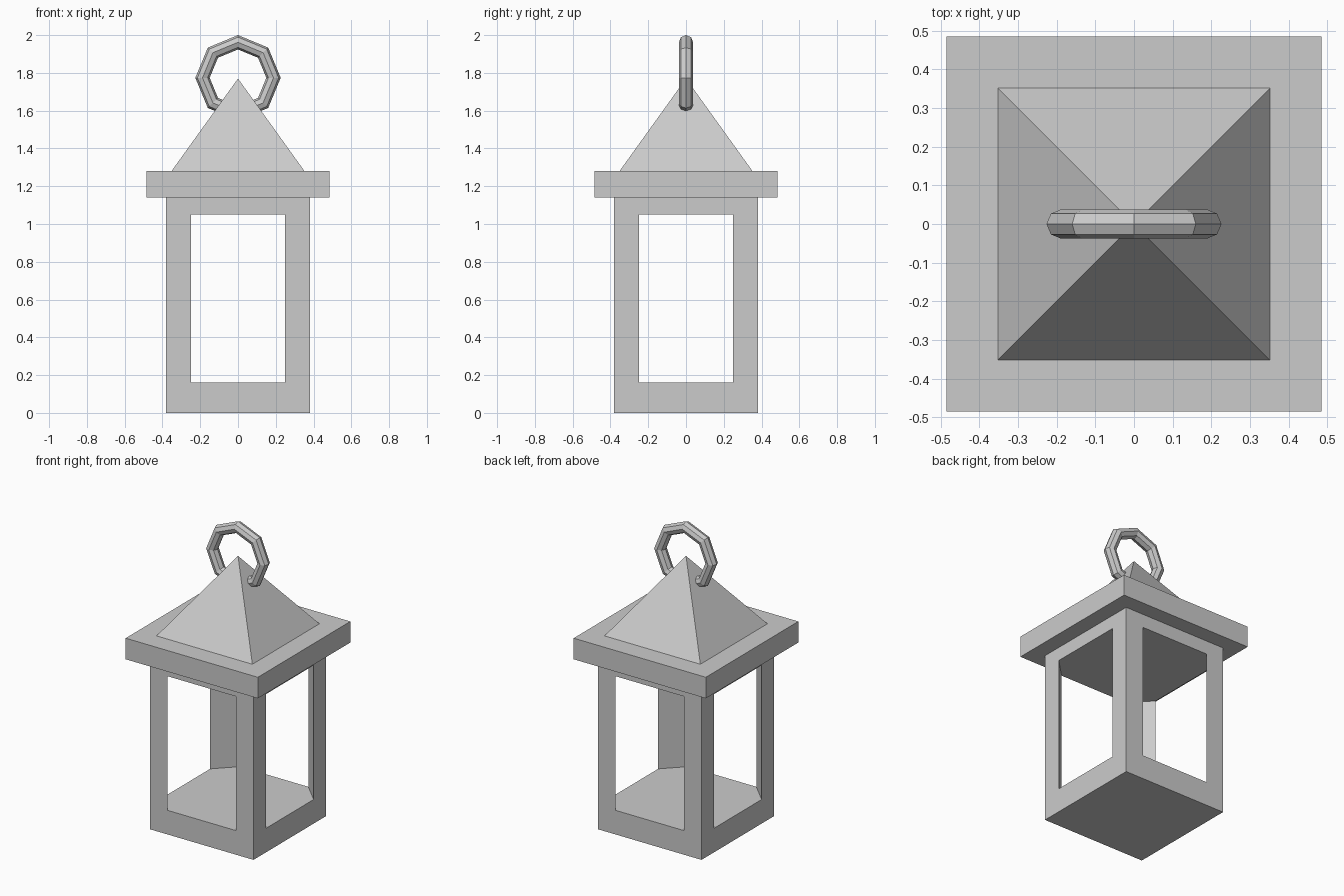
import bpy, bmesh
from math import radians, sqrt, pi
from mathutils import Matrix

if "Cube" in bpy.data.objects:
    bpy.data.objects.remove(bpy.data.objects["Cube"])

HALF, OPEN = 0.38, 0.25          # housing half width, window half width


def prism(name, pts, z0, z1):
    """Extrude a flat outline from z0 up to z1."""
    bm = bmesh.new()
    face = bm.faces.new([bm.verts.new((x, y, z0)) for x, y in pts])
    ext = bmesh.ops.extrude_face_region(bm, geom=[face], use_keep_orig=True)
    top = [v for v in ext["geom"] if isinstance(v, bmesh.types.BMVert)]
    bmesh.ops.translate(bm, verts=top, vec=(0, 0, z1 - z0))
    bmesh.ops.recalc_face_normals(bm, faces=bm.faces)
    mesh = bpy.data.meshes.new(name)
    bm.to_mesh(mesh)
    bm.free()
    ob = bpy.data.objects.new(name, mesh)
    bpy.context.collection.objects.link(ob)
    return ob


def square(h):
    return [(-h, -h), (h, -h), (h, h), (-h, h)]


# Lantern housing, opened on four sides leaving triangular corner posts
housing = prism("housing", square(HALF), 0, 1.14)
outline = []
for i in range(4):
    turn = Matrix.Rotation(i * pi / 2, 2)
    for p in [(0.6, OPEN), (HALF, OPEN), (OPEN, HALF)]:
        x, y = p
        outline.append((turn[0][0] * x + turn[0][1] * y,
                        turn[1][0] * x + turn[1][1] * y))
    x, y = OPEN, 0.6
    outline.append((turn[0][0] * x + turn[0][1] * y,
                    turn[1][0] * x + turn[1][1] * y))
cutter = prism("window_cutter", outline, 0.16, 1.05)
cutter.hide_render = True
cutter.hide_set(True)
mod = housing.modifiers.new("windows", "BOOLEAN")
mod.operation = "DIFFERENCE"
mod.solver = "EXACT"
mod.object = cutter

# Overhanging eave slab
prism("eave_slab", square(0.485), 1.14, 1.28)

# Pyramid roof
bpy.ops.mesh.primitive_cone_add(vertices=4, radius1=0.352 * sqrt(2), radius2=0,
                                depth=0.49, location=(0, 0, 1.525),
                                rotation=(0, 0, radians(45)))
bpy.context.object.name = "roof"

# Hanging ring through the roof peak
bpy.ops.mesh.primitive_torus_add(major_segments=8, minor_segments=8,
                                 major_radius=0.188, minor_radius=0.038,
                                 location=(0, 0, 1.774),
                                 rotation=(radians(90), 0, 0))
bpy.context.object.name = "hanging_ring"
